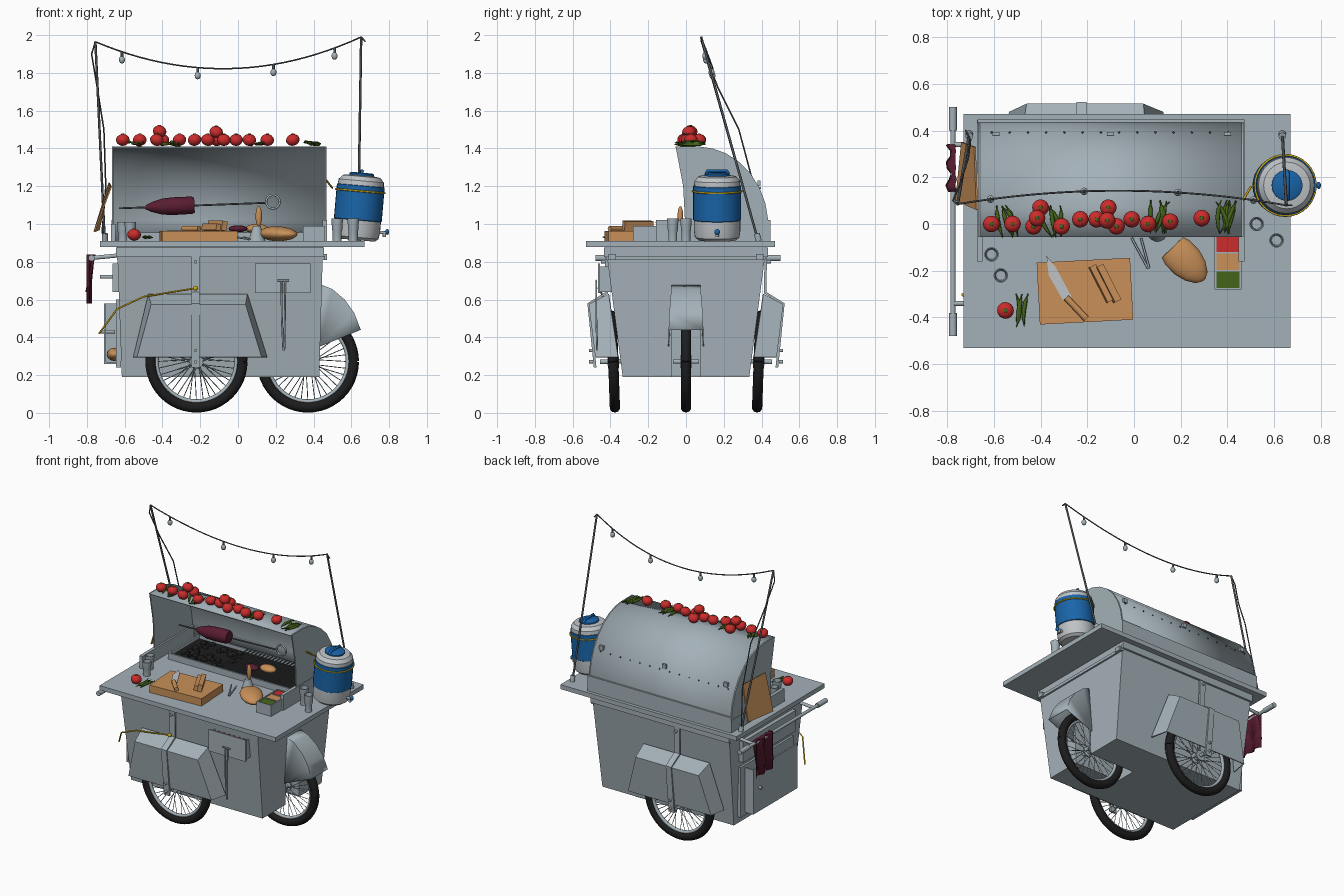
import bpy, bmesh, math, random
from mathutils import Vector, Matrix, Euler

if "Cube" in bpy.data.objects:
    bpy.data.objects.remove(bpy.data.objects["Cube"])
random.seed(4)

def material(name, r, g, b):
    m = bpy.data.materials.new(name)
    m.diffuse_color = (r, g, b, 1)
    m.use_nodes = True
    m.node_tree.nodes["Principled BSDF"].inputs["Base Color"].default_value = m.diffuse_color
    return m
METAL = material("brushed metal", .37, .44, .48)
LIGHT = material("light grey", .52, .55, .57)
DARK = material("dark steel", .09, .10, .11)
BLACK = material("rubber black", .012, .012, .013)
TAN = material("bread tan", .58, .28, .10)
RED = material("tomato red", .60, .025, .025)
GREEN = material("chilli green", .06, .13, .01)
MAROON = material("maroon", .10, .012, .03)
BLUE = material("barrel blue", .01, .13, .40)
YELLOW = material("cord yellow", .65, .42, .01)

# ---------- helpers ----------
def mesh(name, verts, faces, mat, smooth=False, mtx=None, thick=0):
    me = bpy.data.meshes.new(name)
    me.from_pydata([tuple(v) for v in verts], [], faces)
    bm = bmesh.new(); bm.from_mesh(me)
    bmesh.ops.recalc_face_normals(bm, faces=bm.faces)
    bm.to_mesh(me); bm.free()
    ob = bpy.data.objects.new(name, me)
    bpy.context.collection.objects.link(ob)
    me.materials.append(mat)
    if mtx: ob.matrix_world = mtx
    if thick:
        s = ob.modifiers.new("thickness", 'SOLIDIFY'); s.thickness = thick
    if smooth:
        bpy.ops.object.select_all(action='DESELECT')
        ob.select_set(True); bpy.context.view_layer.objects.active = ob
        bpy.ops.object.shade_smooth_by_angle(angle=math.radians(35))
    return ob

BOXF = [(0, 1, 3, 2), (4, 6, 7, 5), (0, 4, 5, 1), (2, 3, 7, 6), (0, 2, 6, 4), (1, 5, 7, 3)]
def box(name, x, y, z, mat=METAL, rot=(0, 0, 0)):
    """Box from (min, max) ranges, turned about its own centre."""
    c = Vector([(a + b) / 2 for a, b in (x, y, z)])
    h = [(b - a) / 2 for a, b in (x, y, z)]
    vs = [(i * h[0], j * h[1], k * h[2]) for i in (-1, 1) for j in (-1, 1) for k in (-1, 1)]
    e = Euler([math.radians(a) for a in rot])
    return mesh(name, vs, BOXF, mat, mtx=Matrix.Translation(c) @ e.to_matrix().to_4x4())

def lathe(name, prof, mat, mtx, n=24):
    vs = [(r * math.cos(2 * math.pi * i / n), r * math.sin(2 * math.pi * i / n), h) for r, h in prof for i in range(n)]
    fs = [(k * n + i, k * n + (i + 1) % n, (k + 1) * n + (i + 1) % n, (k + 1) * n + i)
          for k in range(len(prof) - 1) for i in range(n)]
    fs += [tuple(range(n)), tuple(range((len(prof) - 1) * n, len(prof) * n))]
    return mesh(name, vs, fs, mat, True, mtx)

def aim(p, q):
    d = Vector(q) - Vector(p)
    return Matrix.Translation(p) @ d.to_track_quat('Z', 'Y').to_matrix().to_4x4(), d.length

def rod(name, p, q, r, mat=METAL, r2=None, n=14):
    m, l = aim(p, q)
    return lathe(name, [(r, 0), (r if r2 is None else r2, l)], mat, m, n)

def ball(name, p, s, mat, rot=(0, 0, 0), n=16):
    prof = [(max(math.sin(a * math.pi / 10), .02), -math.cos(a * math.pi / 10)) for a in range(11)]
    e = Euler([math.radians(a) for a in rot]).to_matrix().to_4x4()
    return lathe(name, prof, mat, Matrix.Translation(p) @ e @ Matrix.Diagonal((*s, 1)), n)

def tubes(name, paths, r, mat, mtx=None, taper=None, res=2):
    cu = bpy.data.curves.new(name, 'CURVE')
    cu.dimensions = '3D'; cu.bevel_depth = r; cu.bevel_resolution = res; cu.use_fill_caps = True
    for path in paths:
        s = cu.splines.new('POLY'); s.points.add(len(path) - 1)
        for i, p in enumerate(path):
            s.points[i].co = (*p, 1)
            if taper: s.points[i].radius = taper[i]
    ob = bpy.data.objects.new(name, cu)
    bpy.context.collection.objects.link(ob)
    cu.materials.append(mat)
    if mtx: ob.matrix_world = mtx
    bpy.ops.object.select_all(action='DESELECT')
    ob.select_set(True); bpy.context.view_layer.objects.active = ob
    bpy.ops.object.convert(target='MESH')

def ring(c, r, n=24, tilt=Matrix()):
    return [Vector(c) + tilt.to_3x3() @ Vector((r * math.cos(a), r * math.sin(a), 0))
            for a in [2 * math.pi * i / n for i in range(n + 1)]]

# ---------- body and table ----------
body = mesh("cart_body", [(x, y, z) for x0, x1, h, z in ((-.615, .43, .335, .19), (-.64, .45, .425, .88))
            for x, y in ((x0, -h), (x1, -h), (x1, h), (x0, h))],
            [(3, 2, 1, 0), (4, 5, 6, 7)] + [(i, (i + 1) % 4, (i + 1) % 4 + 4, i + 4) for i in range(4)], METAL)
slot = box("wheel_slot_cutter", (.07, .6), (-.075, .075), (.1, .56))
slot.hide_render = True; slot.hide_viewport = False
cut = body.modifiers.new("slot", 'BOOLEAN'); cut.object = slot; cut.solver = 'EXACT'
bpy.context.view_layer.objects.active = body
bpy.ops.object.modifier_apply(modifier="slot")
bpy.data.objects.remove(slot)
box("table_top", (-.73, .67), (-.53, .47), (.878, .91))
for s in (-1, 1):
    box("body_trim", (-.645, .455), (s * .425 - .008, s * .425 + .008), (.825, .875))
box("end_trim", (.44, .46), (-.42, .42), (.81, .83))

# ---------- wheels ----------
def wheel(name, c, lean):
    m = Matrix.Translation(c) @ Matrix.Rotation(math.radians(90 - lean), 4, 'X')
    for part, R, r, mat in (("tyre", .242, .0285, BLACK), ("rim", .212, .012, METAL)):
        tubes(name + "_" + part, [ring((0, 0, 0), R, 48)], r, mat, m, res=3)
    sp = []
    for i in range(36):
        a = i * math.pi / 18
        b = a + (.35 if i % 4 < 2 else -.35)
        z = .022 if i % 2 else -.022
        sp.append([(.03 * math.cos(b), .03 * math.sin(b), z), (.208 * math.cos(a), .208 * math.sin(a), 0)])
    tubes(name + "_spokes", sp, .0022, METAL, m, res=0)
    lathe(name + "_hub", [(.012, -.07), (.012, -.03), (.036, -.03), (.036, -.02), (.02, -.015), (.02, .015),
                          (.036, .02), (.036, .03), (.012, .03), (.012, .07)], METAL, m, 18)
wheel("front_wheel", (.37, 0, .272), 0)
for s in (-1, 1):
    wheel("side_wheel", (-.22, s * .385, .272), 2 * s)
    # faceted fender, open below
    a = [(-.555, s * .36, .295), (-.475, s * .41, .63), (.05, s * .41, .63), (.155, s * .36, .295)]
    b = [(-.535, s * .48, .295), (-.46, s * .515, .575), (.04, s * .515, .575), (.125, s * .48, .295)]
    mesh("side_fender", a + b, [(0, 1, 5, 4), (1, 2, 6, 5), (2, 3, 7, 6), (4, 5, 6, 7)], METAL, thick=.008)
    # strap over the fender down to the axle
    pts = [(.43, .87), (.425, .64), (.522, .58), (.488, .24)]
    vs = [(x, s * y, z) for y, z in pts for x in (-.247, -.203)]
    mesh("fender_strap", vs, [(2 * i, 2 * i + 1, 2 * i + 3, 2 * i + 2) for i in range(3)], METAL, thick=.014)
    for z in (.27, .33, .8):
        y = .43 if z > .6 else .493
        rod("strap_bolt", (-.225, s * y, z), (-.225, s * (y + .02), z), .009)
# front wheel fender: curved top with flared sides
arc = [(.44, .68, .075), (.50, .655, .078), (.565, .60, .083), (.615, .53, .088), (.65, .44, .092)]
vs = [(x, s * h, z) for s in (-1, 1) for x, z, h in arc] + [(.43, s * .095, .35) for s in (-1, 1)]
fs = [(i, i + 1, i + 6, i + 5) for i in range(4)] + [(0, 1, 2, 3, 4, 10), (5, 6, 7, 8, 9, 11)]
mesh("front_fender", vs, fs, METAL, True, thick=.006)

# ---------- hood and grill ----------
prof = [(-.055, 1.41), (.07, 1.41), (.14, 1.40), (.21, 1.375), (.28, 1.33), (.34, 1.27), (.39, 1.19), (.42, 1.11), (.435, 1.02), (.435, .91)]
n = len(prof)
mesh("hood_shell", [(x, y, z) for x in (-.66, .46) for y, z in prof],
     [(i, i + 1, n + i + 1, n + i) for i in range(n - 1)], METAL, True, thick=.008)
for x in (-.66, .46):
    mesh("hood_end", [(x, y, z) for y, z in prof] + [(x, 0, .91), (x, -.015, 1.2)], [tuple(range(n + 2))], METAL, thick=.008)
    box("low_rail", (x - .012, x + .012), (-.16, .445), (.91, 1.02 if x > 0 else 1.0))
box("hood_back_rail", (-.67, .472), (.43, .447), (.91, 1.02))
for i in range(14):
    ball("hood_rivet", (-.61 + i * .078, .392, 1.19), (.005, .005, .005), DARK, n=6)
for x in (-.59, -.1, .4):
    box("hood_hinge", (x - .015, x + .015), (.378, .394), (1.2, 1.23))
for y in (.06, .40):
    box("grill_wall", (-.6, .38), (y, y + .012), (.91, .955))
for x in (-.6, .37):
    box("grill_wall_end", (x, x + .012), (.06, .41), (.91, .955))
box("charcoal_bed", (-.59, .37), (.07, .4), (.91, .93), BLACK)
for i in range(40):
    r = random.uniform(.018, .03)
    ball("charcoal", (random.uniform(-.55, -.2), random.uniform(.1, .37), .93), (r, r, r * .8), BLACK, (0, 0, i * 40), 6)
tubes("grill_grate", [[(-.2 + i * .028, .065, .957), (-.2 + i * .028, .4, .957)] for i in range(20)], .004, DARK)
ball("grilled_meat", (0, .16, .975), (.05, .035, .018), MAROON)
ball("grilled_bun", (.1, .2, .975), (.06, .04, .025), TAN)
# meat on its spit
rod("spit_rod", (-.63, .23, 1.083), (.145, .23, 1.112), .005, DARK)
tubes("spit_ring", [ring((.185, .23, 1.118), .036, tilt=Matrix.Rotation(math.pi / 2, 4, 'X'))], .006, METAL)
m, _ = aim((-.49, .23, 1.088), (-.23, .23, 1.1))
lathe("spit_meat", [(.01, 0), (.025, .03), (.043, .09), (.047, .16), (.046, .245), (.04, .26)], MAROON, m)

# ---------- tomatoes and chillies ----------
low = [(-.61, 0), (-.52, 0), (-.43, -.01), (-.40, .07), (-.31, -.01), (-.23, .02), (-.16, .02), (-.11, .07),
       (-.075, -.01), (-.01, .02), (.06, 0), (.155, .01), (.29, .025)]
spots = [(x, y, 1.445) for x, y in low] + [(-.415, .025, 1.49), (-.115, .015, 1.487), (-.55, -.37, .943)]
for i, (x, y, z) in enumerate(spots):
    ball("tomato", (x, y, z), (.036, .036, .031), RED, (random.uniform(-20, 20), random.uniform(-20, 20), 0))
    ball("tomato_stem", (x, y, z + .031), (.01, .01, .003), GREEN, n=6)
for cx, cy, cz, k in ((-.56, .01, 1.42, 4), (-.36, .01, 1.42, 5), (.1, .03, 1.42, 6), (.39, .03, 1.42, 7), (-.49, -.37, .92, 3)):
    paths = []
    for i in range(k):
        a, b = random.uniform(1.1, 2.1), random.uniform(-.02, .02)
        o = Vector((cx + random.uniform(-.03, .03), cy, cz + random.uniform(0, .014)))
        d, e = Vector((math.cos(a), math.sin(a), 0)), Vector((-math.sin(a), math.cos(a), .2))
        paths.append([o + d * (t * .072) + e * (b * (1 - t * t)) for t in (-1, -.5, 0, .5, .8, 1)])
    tubes("chilli_peppers", paths, .0095, GREEN, taper=(.1, .7, 1, .9, .3, .25))

# ---------- water barrel ----------
m = Matrix.Translation((.625, .165, .915)) @ Matrix.Rotation(math.radians(5), 4, 'Y')
lathe("barrel_base", [(.10, 0), (.118, .015), (.123, .05), (.123, .11)], LIGHT, m, 32)
lathe("barrel_band", [(.123, .105), (.127, .108), (.127, .288), (.123, .29)], BLUE, m, 32)
lathe("barrel_top", [(.123, .285), (.12, .315), (.10, .338), (.07, .343)], LIGHT, m, 32)
lathe("barrel_lid", [(.066, .335), (.066, .352), (.055, .358)], BLUE, m, 24)
tubes("barrel_handle", [[m @ Vector(p) for p in ((0, -.06, .35), (0, -.05, .368), (0, .05, .368), (0, .06, .35))]], .009, BLUE)
tubes("barrel_cord", [[m @ p for p in ring((0, 0, .26), .13, 32)], [(.5, .16, 1.19), (.465, .1, 1.235)]], .005, YELLOW)
rod("barrel_tap", (.73, .165, .955), (.795, .165, .955), .009)
rod("tap_spout", (.775, .165, .96), (.775, .165, .93), .009)
ball("tap_knob", (.79, .165, .958), (.01, .015, .015), BLUE)

# ---------- things on the table ----------
for x, y, h in ((.525, 0, .12), (.61, -.07, .12), (-.61, -.13, .1), (-.57, -.22, .1)):
    lathe("glass", [(.024, 0), (.024, h * .4), (.027, h * .5), (.031, h), (.026, h), (.021, h * .3)],
          METAL, Matrix.Translation((x, y, .91)), 18)
box("cutting_board", (-.41, -.01), (-.42, -.155), (.91, .963), TAN, (0, 0, 3))
mesh("knife_blade", [(-.375, -.135, .968), (-.335, -.185, .968), (-.265, -.315, .968), (-.305, -.325, .968), (-.365, -.22, .968)],
     [(0, 1, 2, 3, 4)], LIGHT, thick=.003)
rod("knife_handle", (-.29, -.315, .975), (-.205, -.405, .975), .014, TAN)
for o in (0, .03):
    box("bread_slice", (-.155 + o, -.125 + o), (-.34, -.17), (.965, 1.0 + o / 2), TAN, (0, 10, 27))
m, _ = aim((.165, -.10, .95), (.3, -.24, .945))
lathe("bread_loaf", [(.055, 0), (.064, .03), (.064, .09), (.052, .14), (.03, .18), (.005, .195)], TAN,
      m @ Matrix.Diagonal((.6, 1.15, 1, 1)) if abs((m.to_3x3() @ Vector((1, 0, 0))).z) > .5 else m @ Matrix.Diagonal((1.15, .6, 1, 1)))
tubes("table_tongs", [[(-.01, -.06, .93), (.06, -.19, .92)], [(.03, -.06, .93), (.065, -.19, .92)]], .005, METAL)
rod("spice_pot", (.1, -.03, .91), (.1, -.03, .99), .045, METAL, .02)
ball("pot_spoon", (.11, -.03, 1.04), (.017, .015, .055), TAN)
# condiment box with three fillings
for x in (.345, .452):
    box("condiment_side", (x, x + .008), (-.28, -.05), (.91, .99))
for i, mat in enumerate((GREEN, TAN, RED)):
    y = -.28 + i * .077
    box("condiment_wall", (.345, .46), (y, y + .006), (.91, .99))
    box("condiment_filling", (.351, .454), (y + .006, y + .077), (.912, .984), mat)
box("condiment_back", (.345, .46), (-.054, -.048), (.91, .99))

# ---------- poles, cord, bulbs ----------
pole_l, pole_r = Vector((-.755, .085, 1.965)), Vector((.652, .08, 1.99))
rod("left_pole", (-.705, .385, .9), pole_l, .0065, DARK)
rod("right_pole", (.635, .385, .9), pole_r, .0065, DARK)
for x in (-.705, .635):
    rod("pole_socket", (x, .385, .91), (x, .375, .95), .016)
def cord(t):
    p = pole_l.lerp(pole_r, t); k = 4 * t * (1 - t)
    return p + Vector((0, .06 * k, -.155 * k))
tubes("light_cord", [[cord(i / 24) for i in range(25)],
      [pole_l, (-.775, .1, 1.9), (-.745, .17, 1.72), (-.71, .28, 1.5), (-.70, .36, 1.2), (-.72, .4, .95)],
      [pole_r, (.675, .08, 1.965)]], .004, DARK)
for t in (.1, .385, .67, .9):
    p = cord(t)
    rod("bulb_socket", p, p - Vector((0, 0, .03)), .007, DARK)
    ball("bulb", p - Vector((0, 0, .042)), (.016, .016, .02), METAL)

# ---------- left end: handle, towel, board, doors ----------
rod("push_handle", (-.775, -.48, .82), (-.775, .5, .82), .011)
for y in (-.43, .45):
    rod("handle_grip", (-.775, y - .05, .82), (-.775, y + .05, .82), .017)
for y in (-.34, .34):
    rod("handle_bracket", (-.775, y, .82), (-.62, y, .835), .011)
cols = [(.14 + i * .025, .012 * math.sin(i * 1.7)) for i in range(9)]
mesh("towel", [(-.755 - abs(w) if k == 2 else -.79 - w, y, z) for k, z in enumerate((.58, .838, .838, .64)) for y, w in cols],
     [(k * 9 + i, k * 9 + i + 1, k * 9 + i + 10, k * 9 + i + 9) for k in range(3) for i in range(8)], MAROON, True, thick=.006)
mesh("leaning_board", [(-.765, .1, .96), (-.74, .35, .97), (-.685, .33, 1.22), (-.675, .06, 1.2)], [(0, 1, 2, 3)], TAN, thick=.008)
box("end_drawer", (-.665, -.63), (-.3, .3), (.64, .79))
box("end_door", (-.645, -.62), (-.3, .3), (.24, .6))
box("bin_front", (-.71, -.7), (-.25, .25), (.27, .58))
box("bin_floor", (-.71, -.62), (-.25, .25), (.26, .27))
box("bin_back_wall", (-.71, -.62), (.24, .25), (.27, .58))
ball("stored_bread", (-.655, -.1, .31), (.04, .1, .035), TAN)
for z in (.43, .72):
    rod("door_knob", (-.73, .18, z), (-.65, .18, z), .01)
for x in (-.62, .46):
    for y in (-.39, .39):
        box("corner_plate", (x - .02, x + .012), (y - .02, y + .02), (.81, .84))

# ---------- front side: drawer, tongs, cord ----------
box("drawer_front", (.09, .385), (-.465, -.455), (.635, .79))
box("drawer_floor", (.1, .375), (-.46, -.37), (.64, .65))
for x in (.1, .367):
    box("drawer_side", (x, x + .008), (-.46, -.37), (.645, .775))
for i in range(6):
    ball("drawer_tomato", (.135 + i * .04, -.42, .745), (.026, .03, .026), RED, n=10)
tubes("hanging_tongs", [[(.23, -.475, .7), (.232, -.475, .5), (.24, -.47, .33)], [(.25, -.475, .7), (.248, -.475, .5), (.245, -.47, .33)],
                        [(.21, -.475, .7), (.27, -.475, .7)]], .005, METAL)
tubes("yellow_cord", [[(-.735, -.3, .42), (-.64, -.41, .55), (-.5, -.44, .615), (-.35, -.45, .64), (-.225, -.455, .66)]], .005, YELLOW)
ball("cord_hook", (-.225, -.455, .66), (.013, .013, .013), YELLOW)
